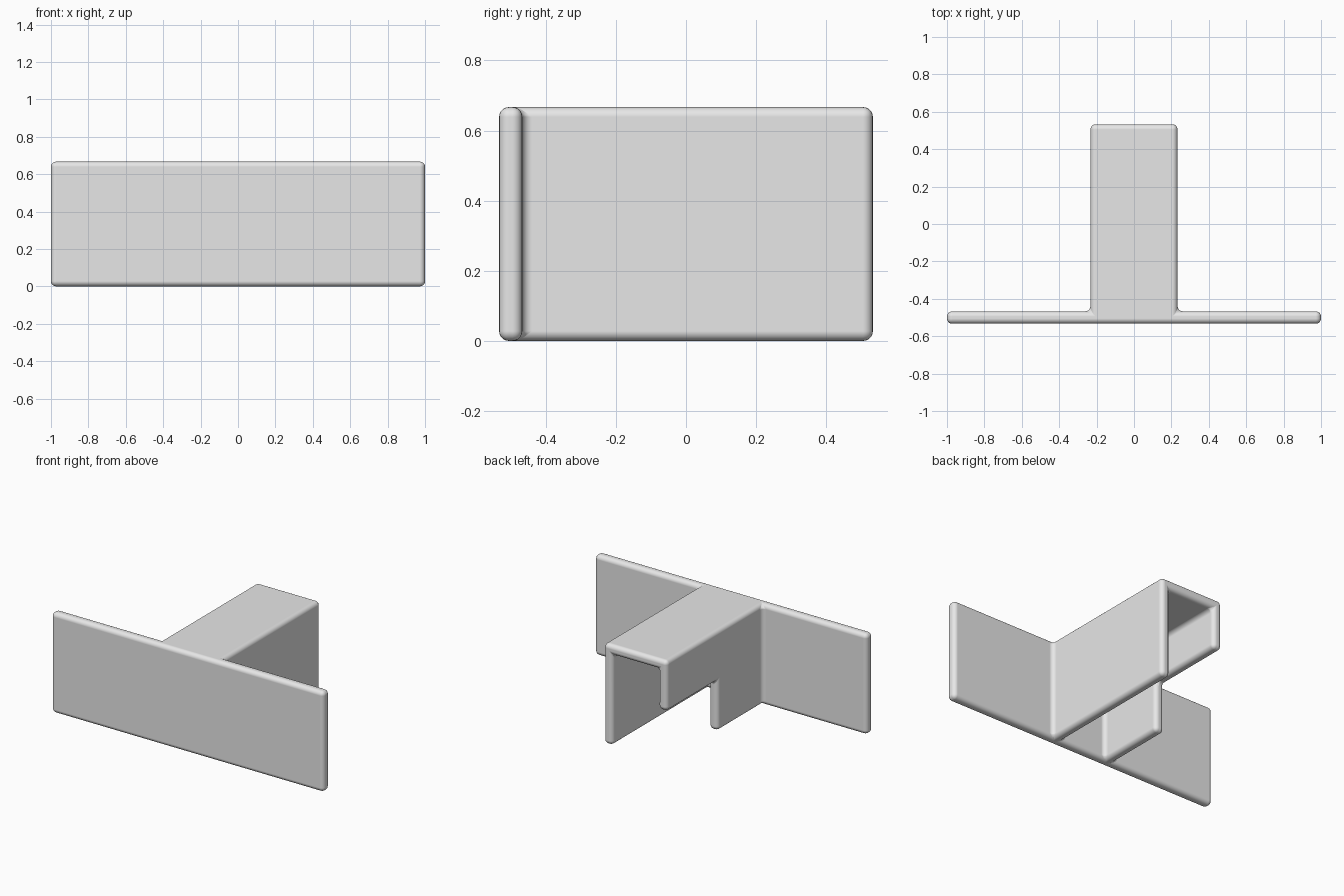
import bpy
import bmesh
import math

cube = bpy.data.objects.get("Cube")
if cube:
    bpy.data.objects.remove(cube, do_unlink=True)

# Plain light grey
grey = bpy.data.materials.new("light_grey")
grey.use_nodes = True
grey.diffuse_color = (0.8, 0.8, 0.8, 1)
grey.node_tree.nodes["Principled BSDF"].inputs["Base Color"].default_value = (0.8, 0.8, 0.8, 1)

# Cutting planes of the bracket along each axis
XS = [-1, -0.233, -0.167, 0.167, 0.233, 1]
YS = [-0.533, -0.467, 0, 0.533]
ZS = [0, 0.333, 0.6, 0.667]
PLANES = (XS, YS, ZS)


def is_solid(i, j, k):
    """Front plate, top web, full wall at +x, notched wall at -x."""
    if not all(0 <= n < len(p) - 1 for n, p in zip((i, j, k), PLANES)):
        return False
    if j == 0:
        return True
    if i == 1:
        return j == 1 or k > 0
    return i == 3 or (i == 2 and k == 2)


# One welded skin around all the solid cells
bm = bmesh.new()
corners = {}


def corner(index):
    if index not in corners:
        corners[index] = bm.verts.new([p[n] for p, n in zip(PLANES, index)])
    return corners[index]


for i in range(len(XS) - 1):
    for j in range(len(YS) - 1):
        for k in range(len(ZS) - 1):
            if not is_solid(i, j, k):
                continue
            for axis in range(3):
                for side in (0, 1):
                    beside = [i, j, k]
                    beside[axis] += 2 * side - 1
                    if is_solid(*beside):
                        continue
                    ring = []
                    for u, v in ((0, 0), (1, 0), (1, 1), (0, 1)):
                        index = [i, j, k]
                        index[axis] += side
                        index[(axis + 1) % 3] += u
                        index[(axis + 2) % 3] += v
                        ring.append(corner(tuple(index)))
                    bm.faces.new(ring if side else ring[::-1])

# Merge the coplanar pieces into clean flat faces
bmesh.ops.dissolve_limit(bm, angle_limit=math.radians(1), verts=bm.verts[:], edges=bm.edges[:])
bmesh.ops.recalc_face_normals(bm, faces=bm.faces[:])
mesh = bpy.data.meshes.new("channel_bracket")
bm.to_mesh(mesh)
bm.free()
mesh.materials.append(grey)
bracket = bpy.data.objects.new("channel_bracket", mesh)
bpy.context.collection.objects.link(bracket)

# Smooth shading with rounded edges and filleted inner corners
bpy.ops.object.select_all(action="DESELECT")
bracket.select_set(True)
bpy.context.view_layer.objects.active = bracket
bpy.ops.object.shade_smooth()
bevel = bracket.modifiers.new("rounded_edges", "BEVEL")
bevel.width = 0.028
bevel.segments = 5
bevel.limit_method = "ANGLE"
bevel.harden_normals = True
